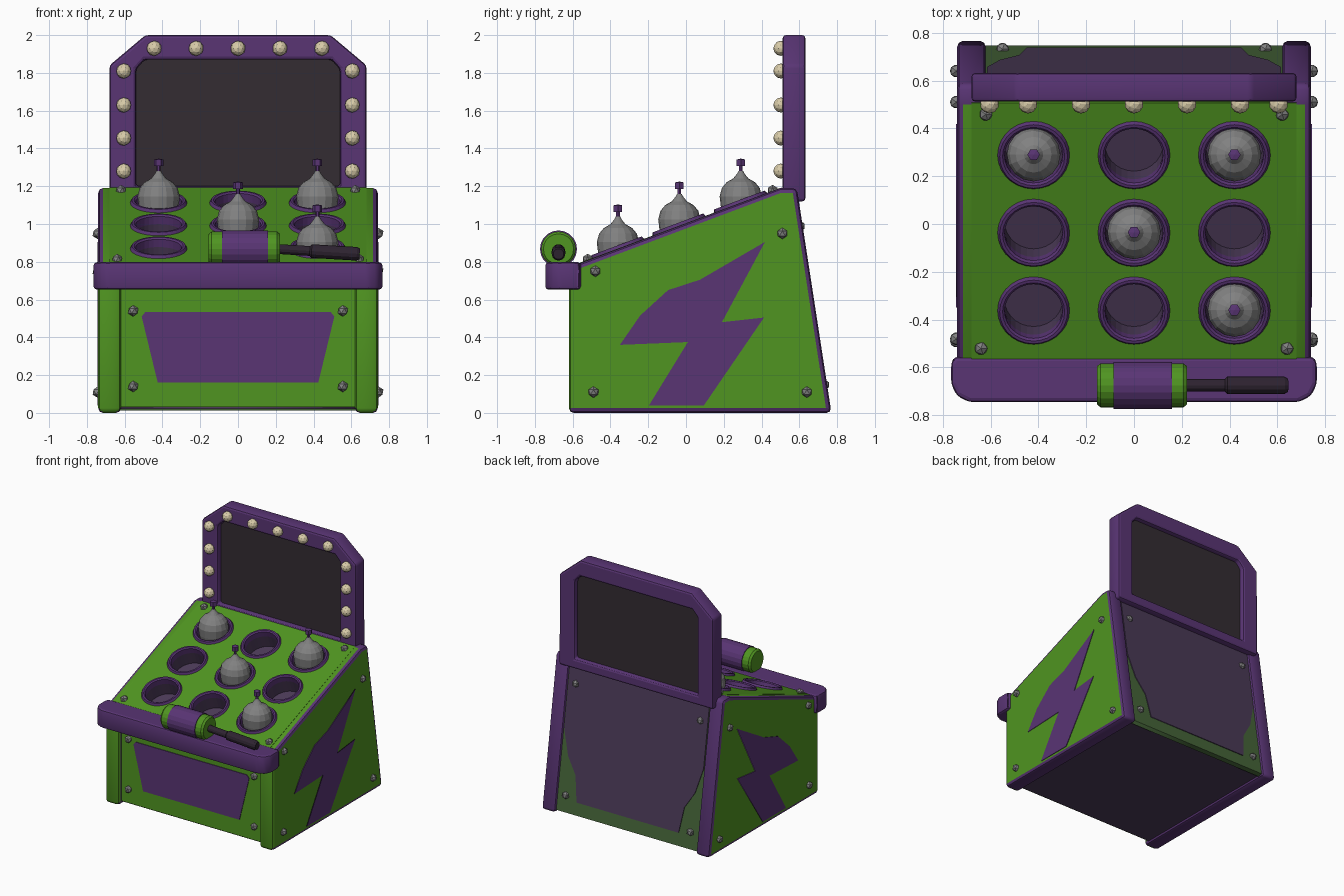
import bpy, bmesh
from math import atan, cos, sin, pi
from mathutils import Matrix, Vector

if "Cube" in bpy.data.objects:
    bpy.data.objects.remove(bpy.data.objects["Cube"])


def material(name, *rgb):
    m = bpy.data.materials.new(name)
    m.use_nodes = True
    m.diffuse_color = (*rgb, 1)
    m.node_tree.nodes["Principled BSDF"].inputs["Base Color"].default_value = (*rgb, 1)
    return m


green = material("bright green", .08, .3, .015)
purple = material("purple", .1, .035, .175)
muted = material("muted purple", .07, .042, .095)
moss = material("muted green", .06, .13, .04)
charcoal = material("charcoal screen", .034, .025, .032)
dark = material("dark grip", .027, .017, .03)
grey = material("grey", .22, .22, .22)
cream = material("cream bulb", .7, .61, .4)
parts = []


def finish(name, bm, mats, matrix=Matrix()):
    """Turn a bmesh into a named object."""
    bmesh.ops.recalc_face_normals(bm, faces=bm.faces)
    me = bpy.data.meshes.new(name)
    bm.to_mesh(me)
    bm.free()
    ob = bpy.data.objects.new(name, me)
    bpy.context.collection.objects.link(ob)
    for m in mats:
        me.materials.append(m)
    ob.matrix_world = matrix
    parts.append(ob)
    return ob


def plate(name, loops, thick, matrix, mats, bevel=0, rule=None):
    """Extrude a flat outline, with holes, evenly about its plane."""
    cu = bpy.data.curves.new(name, "CURVE")
    cu.dimensions, cu.fill_mode, cu.extrude = "2D", "BOTH", thick / 2
    for loop in loops:
        sp = cu.splines.new("POLY")
        sp.points.add(len(loop) - 1)
        for p, (x, y) in zip(sp.points, loop):
            p.co = (x, y, 0, 1)
        sp.use_cyclic_u = True
    tmp = bpy.data.objects.new("outline", cu)
    me = bpy.data.meshes.new_from_object(tmp)
    bm = bmesh.new()
    bm.from_mesh(me)
    bpy.data.objects.remove(tmp)
    bpy.data.curves.remove(cu)
    bpy.data.meshes.remove(me)
    bmesh.ops.remove_doubles(bm, verts=bm.verts, dist=.0001)
    bmesh.ops.dissolve_limit(bm, angle_limit=.02, verts=bm.verts, edges=bm.edges)
    bmesh.ops.recalc_face_normals(bm, faces=bm.faces)
    if bevel:
        sharp = [e for e in bm.edges if e.calc_face_angle(0) > .4]
        bmesh.ops.bevel(bm, geom=sharp, offset=bevel, segments=2, profile=.5, affect="EDGES")
    bm.normal_update()
    for f in bm.faces:
        f.material_index = rule(f.normal) if rule else 0
    return finish(name, bm, mats, matrix)


def lathe(name, profile, matrix, mat, segs=20):
    """Revolve (radius, height) points about local z."""
    bm = bmesh.new()
    vs = [bm.verts.new((r, 0, z)) for r, z in profile]
    es = [bm.edges.new(pair) for pair in zip(vs, vs[1:])]
    bmesh.ops.spin(bm, geom=vs + es, cent=(0, 0, 0), axis=(0, 0, 1), angle=2 * pi, steps=segs)
    bmesh.ops.remove_doubles(bm, verts=bm.verts, dist=.0005)
    return finish(name, bm, [mat], matrix)


def ball(name, pos, r, mat, detail=2):
    bm = bmesh.new()
    bmesh.ops.create_icosphere(bm, subdivisions=detail, radius=r)
    return finish(name, bm, [mat], Matrix.Translation(pos))


def basis(x, y, z, origin=(0, 0, 0)):
    m = Matrix((x, y, z)).transposed().to_4x4()
    m.translation = Vector(origin)
    return m


def rect(x0, x1, y0, y1):
    return [(x0, y0), (x1, y0), (x1, y1), (x0, y1)]


def circle(cx, cy, r, n=28):
    return [(cx + r * cos(2 * pi * i / n), cy + r * sin(2 * pi * i / n)) for i in range(n)]


def mirrored(half):
    return half + [(-x, y) for x, y in reversed(half)]


def side_plane(x):
    return basis((0, 1, 0), (0, 0, 1), (1, 0, 0), (x, 0, 0))


def front_plane(y):
    return basis((1, 0, 0), (0, 0, 1), (0, -1, 0), (0, y, 0))


# Cabinet sides: green faces and front edge, purple other edges, bolt decoration
side = [(-.62, 0), (.77, 0), (.587, 1.19), (.5, 1.19), (-.62, .77)]
bolt_shape = [(.418, .905), (.19, .48), (.413, .505), (.095, .04), (-.196, .04), (.01, .375),
              (-.35, .36), (-.243, .515), (-.095, .65), (.074, .705)]
for s, label in ((1, "left"), (-1, "right")):
    def edge_colour(n, s=s):
        return 0 if n.z * s > .93 or n.x < -.35 else 1
    plate(label + "_side", [side], .12, side_plane(s * .68), [green, purple], .025, edge_colour)
    plate(label + "_lightning", [bolt_shape], .008, side_plane(s * .741), [purple])
    for y, z in ((-.48, .75), (.51, .95), (-.49, .11), (.64, .11)):
        ball(label + "_side_rivet", (s * .743, y, z), .03, grey, 1)
    for z in (.14, .54):
        ball("front_rivet", (s * .555, -.588, z), .03, grey, 1)

# Front panel with inset trapezoid, and floor
plate("front_panel", [rect(-.64, .64, .03, .72)], .06, front_plane(-.555), [green])
plate("front_trapezoid", [mirrored([(.425, .16), (.51, .51), (.49, .535)])], .008,
      front_plane(-.586), [purple])
plate("floor", [rect(-.64, .64, -.57, .74)], .03, Matrix.Translation((0, 0, .035)), [muted])

# Sloping back panel
lean = Vector((0, -.183, 1.19)).normalized()
back_out = Vector((1, 0, 0)).cross(lean) * -1
back = basis((-1, 0, 0), lean, back_out, (0, .75, 0))
plate("back_panel", [rect(-.64, .64, .02, 1.17)], .04, back @ Matrix.Translation((0, 0, -.02)), [moss])
plate("back_inset", [mirrored([(.45, .12), (.48, .32), (.56, .45), (.615, .65), (.615, 1.16)])],
      .008, back @ Matrix.Translation((0, 0, .002)), [muted])
for x in (-.55, .55):
    for t in (.15, 1.0):
        ball("back_rivet", back @ Vector((x, t, .004)), .03, grey, 1)

# Sloping deck with nine holes
slope = atan(.373)
up_slope = (0, cos(slope), sin(slope))
normal = (0, -sin(slope), cos(slope))
deck = basis((1, 0, 0), up_slope, normal, (0, -.035, .985))
grid = [(c * .42, r * .347) for r in (-1, 0, 1) for c in (-1, 0, 1)]
plate("deck", [rect(-.68, .68, -.58, .58)] + [circle(x, y, .13) for x, y in grid], .03,
      deck @ Matrix.Translation((0, 0, -.009)), [green])
for x, y in grid:
    at = deck @ Matrix.Translation((x, y, 0))
    lathe("hole_cup", [(0, -.13), (.122, -.13), (.122, .01)], at, muted, 28)
    lathe("hole_ring", [(.121, -.03), (.121, .014), (.13, .022), (.142, .022), (.152, .004)],
          at, purple, 28)
for x, y in ((.64, -.515), (.62, .53)):
    for s in (-1, 1):
        ball("deck_rivet", deck @ Vector((s * x, y, .008)), .03, grey, 1)

# Pop-up domes with antennae
dome = [(0, -.1), (.085, -.1), (.105, -.02), (.112, .04), (.1, .085), (.075, .115), (.04, .135),
        (.02, .16), (.012, .175), (0, .175)]
for i in (2, 4, 6, 8):
    x, y = grid[i if i != 2 else 2]
    at = Matrix.Translation(deck @ Vector((x, y, 0)))
    lathe("dome", dome, at, grey, 16)
    lathe("antenna", [(.011, .15), (.011, .2), (.026, .2), (.026, .235), (0, .24)], at, purple, 6)

# Front ledge with rounded outer corners
ledge = mirrored([(.75, -.555), (.765, -.58), (.765, -.67), (.74, -.72), (.69, -.745)])
plate("front_ledge", [ledge], .145, Matrix.Translation((0, 0, .725)), [purple], .018)

# Mallet lying on the ledge
along_x = basis((0, 1, 0), (0, 0, 1), (1, 0, 0), (0, -.675, .868))
lathe("mallet_band", [(0, -.085), (.098, -.085), (.098, .158), (0, .158)], along_x, purple, 20)
for a, b in ((-.085, -.155), (.158, .222)):
    d = .015 if b > a else -.015
    lathe("mallet_cap", [(.092, a), (.092, b - d), (.08, b), (0, b)], along_x, green, 20)
tilted = along_x @ Matrix.Translation((0, 0, .2)) @ Matrix.Rotation(.06, 4, "X")
lathe("mallet_handle", [(0, 0), (.026, 0), (.026, .18), (.036, .19), (.036, .43), (.028, .445),
                        (0, .445)], tilted, dark, 12)

# Upright sign: frame, screen and bulbs
outer = mirrored([(.68, 1.12), (.68, 1.84), (.49, 2.0)])
inner = mirrored([(.54, 1.2), (.54, 1.82), (.495, 1.87)])
plate("sign_frame", [outer, inner], .12, front_plane(.572), [purple], .016)
plate("sign_screen", [rect(-.56, .56, 1.18, 1.89)], .04, front_plane(.575), [charcoal])
bulbs = [(s * .605, z) for s in (-1, 1) for z in (1.28, 1.455, 1.63, 1.81)]
bulbs += [(i * .222, 1.93) for i in range(-2, 3)]
for x, z in bulbs:
    ball("bulb", (x, .502, z), .04, cream)

# Smooth rounded parts, keep hard edges
for ob in bpy.context.view_layer.objects:
    ob.select_set(ob in parts)
bpy.context.view_layer.objects.active = parts[0]
bpy.ops.object.shade_smooth_by_angle(angle=.6)
